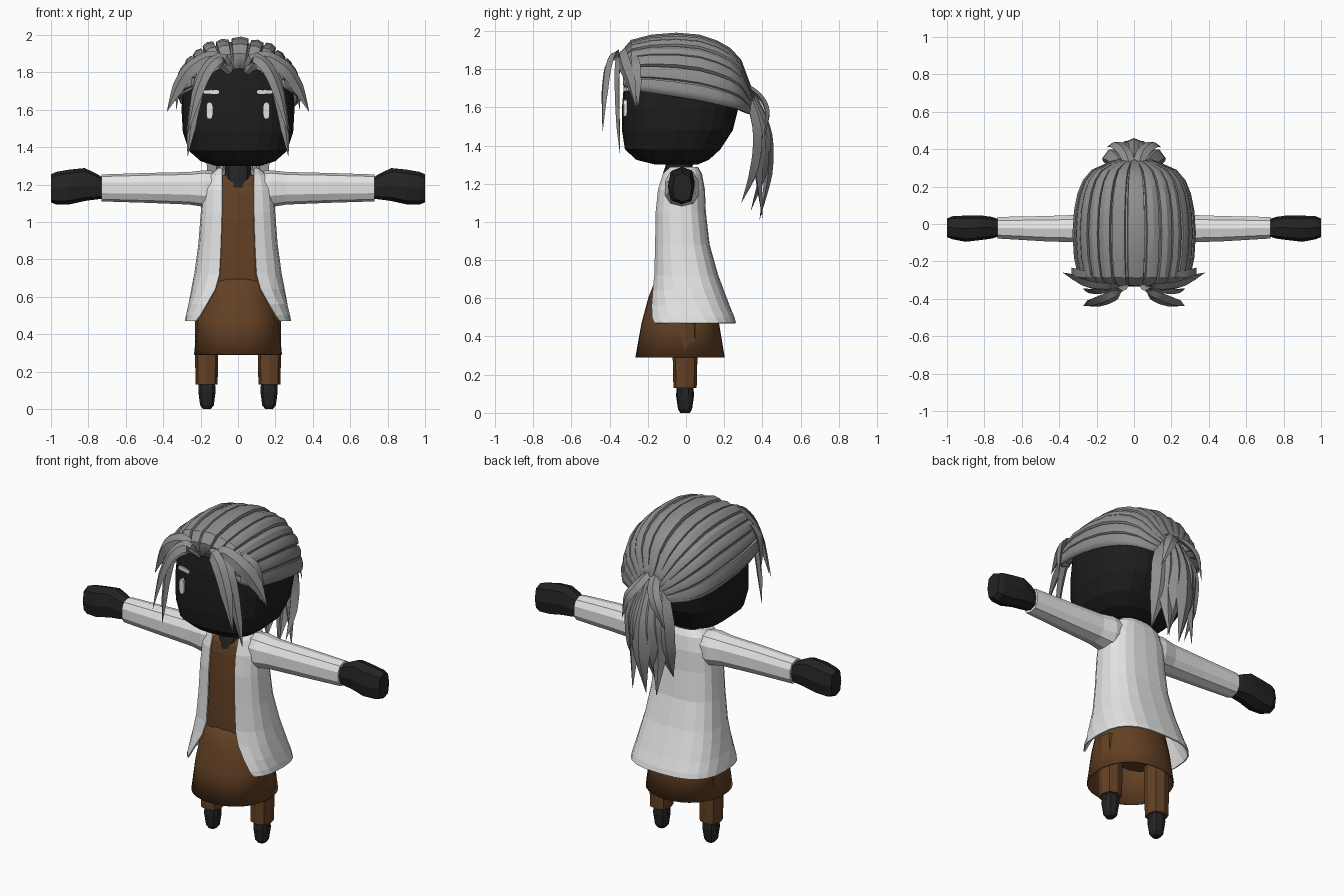
import bpy, bmesh, math
from mathutils import Vector

if "Cube" in bpy.data.objects:
    bpy.data.objects.remove(bpy.data.objects["Cube"])


def material(name, r, g, b):
    m = bpy.data.materials.new(name)
    m.diffuse_color = (r, g, b, 1)
    m.use_nodes = True
    m.node_tree.nodes["Principled BSDF"].inputs["Base Color"].default_value = m.diffuse_color
    return m


BLACK = material("near black", 0.012, 0.012, 0.012)
DARK = material("dark grey", 0.017, 0.017, 0.017)
BROWN = material("brown", 0.125, 0.052, 0.018)
WHITE = material("coat white", 0.78, 0.78, 0.78)
GREY = material("hair grey", 0.27, 0.27, 0.27)


def spow(v, p):
    return math.copysign(abs(v) ** p, v)


def ring(n, rx, ry, p=1.0, a0=0.0, closed=True):
    """Rounded-square section starting at the front (-y); a0 leaves a front gap."""
    out = []
    for i in range(n):
        a = a0 + (2 * math.pi - 2 * a0) * i / (n if closed else n - 1)
        out.append((rx * spow(math.sin(a), p), -ry * spow(math.cos(a), p)))
    return out


def loft(name, rows, mat, closed=True, caps=True, smooth=0, mirror=False, thick=0):
    """Skin a list of equal-length point rows into a surface."""
    bm = bmesh.new()
    vs = [[bm.verts.new(p) for p in row] for row in rows]
    n = len(rows[0])
    for a, b in zip(vs, vs[1:]):
        for i in range(n if closed else n - 1):
            j = (i + 1) % n
            bm.faces.new((a[i], a[j], b[j], b[i]))
    if caps and closed:
        bm.faces.new(vs[0])
        bm.faces.new(vs[-1])
    bmesh.ops.recalc_face_normals(bm, faces=bm.faces)
    me = bpy.data.meshes.new(name)
    bm.to_mesh(me)
    bm.free()
    if smooth:
        me.shade_smooth()
        me.set_sharp_from_angle(angle=math.radians(smooth))
    me.materials.append(mat)
    ob = bpy.data.objects.new(name, me)
    bpy.context.collection.objects.link(ob)
    if thick:
        s = ob.modifiers.new("thickness", 'SOLIDIFY')
        s.thickness, s.offset = thick, 0
    if mirror:
        ob.modifiers.new("mirror", 'MIRROR')
    return ob


def upright(name, table, mat, n=16, p=0.8, cx=0, **kw):
    """Stack of level sections: z, half width, front y, back y."""
    rows = []
    for z, hw, yf, yb in table:
        rows.append([(cx + x, (yf + yb) / 2 + y, z) for x, y in ring(n, hw, (yb - yf) / 2, p)])
    return loft(name, rows, mat, **kw)


def sideways(name, table, mat, n=8, p=0.8, **kw):
    """Sections along x: x, centre y, half depth, centre z, half height."""
    rows = []
    for x, yc, ry, zc, rz in table:
        rows.append([(x, yc + a, zc + b) for a, b in ring(n, ry, rz, p)])
    return loft(name, rows, mat, mirror=True, **kw)


def strand(name, pts, widths, normal, mirror=True, steps=4, thick=0.4):
    """Tapered lock of hair along a smooth path."""
    P = [Vector(p) for p in pts]
    P = [2 * P[0] - P[1]] + P + [2 * P[-1] - P[-2]]
    path, wid = [], []
    for k in range(len(pts) - 1):
        a, b, c, d = P[k:k + 4]
        for s in range(steps + (k == len(pts) - 2)):
            t = s / steps
            path.append(0.5 * (2 * b + (c - a) * t + (2 * a - 5 * b + 4 * c - d) * t * t
                               + (3 * b - a - 3 * c + d) * t ** 3))
            wid.append(widths[k] * (1 - t) + widths[k + 1] * t)
    rows = []
    for i, c in enumerate(path):
        t = (path[min(i + 1, len(path) - 1)] - path[max(i - 1, 0)]).normalized()
        side = t.cross(Vector(normal)).normalized()
        out = side.cross(t)
        w = wid[i]
        rows.append([c + side * w, c + out * w * thick, c - side * w, c - out * w * thick])
    return loft(name, rows, GREY, smooth=35, mirror=mirror)


# Head and neck
upright("head", [(1.30, .12, -.16, .06), (1.325, .20, -.26, .12), (1.38, .262, -.32, .18),
                 (1.48, .295, -.335, .245), (1.60, .302, -.335, .275), (1.72, .295, -.325, .28),
                 (1.82, .26, -.305, .25), (1.88, .18, -.25, .18)], BLACK, n=24, p=.72)
upright("neck", [(1.185, .03, -.142, -.02), (1.23, .075, -.128, .03), (1.35, .07, -.09, .04)],
        DARK, n=10)


# Eyes and eyebrows
def plate(name, x, z, w, h, y, turn):
    rows = []
    for dy in (0, .02):
        rows.append([(x + a * math.cos(turn), y + dy + a * math.sin(turn), z + b)
                     for a, b in ring(10, w, h, .6)])
    loft(name, rows, WHITE, mirror=True)


plate("eye", .152, 1.595, .018, .046, -.328, .12)
plate("eyebrow", .145, 1.695, .046, .012, -.318, .2)

# Shirt, skirt, trousers and shoes
upright("shirt", [(.45, .17, -.14, .10), (.75, .165, -.150, .10), (1.0, .15, -.150, .08),
                  (1.15, .15, -.140, .07), (1.21, .13, -.128, .06), (1.25, .09, -.10, .04)],
        BROWN, p=.7)
upright("skirt", [(.72, .14, -.12, .08), (.67, .17, -.168, .12), (.60, .193, -.195, .14),
                  (.47, .215, -.23, .17), (.29, .232, -.262, .20)],
        BROWN, n=32, p=.92, caps=False, smooth=40, thick=.006)
upright("trouser_leg", [(.13, .059, -.066, .056), (.30, .062, -.070, .060), (.50, .062, -.07, .06)],
        BROWN, n=8, p=.75, cx=.168, mirror=True)
upright("shoe", [(0, .022, -.03, .02), (.02, .038, -.042, .032), (.09, .048, -.052, .042),
                 (.15, .045, -.048, .038)], DARK, n=10, cx=.166, mirror=True)

# Open coat: z, half opening, half width, front y, back y
coat = []
for z, gap, hw, yf, yb in [(1.285, .085, .105, -.10, .06), (1.25, .084, .155, -.125, .08),
                           (1.17, .084, .185, -.148, .095), (1.05, .085, .195, -.16, .10),
                           (.88, .09, .208, -.163, .12), (.72, .098, .23, -.168, .165),
                           (.64, .12, .246, -.18, .195), (.56, .165, .262, -.20, .225),
                           (.50, .20, .275, -.215, .25), (.47, .222, .28, -.22, .258)]:
    p = .72
    a0 = math.asin((gap / hw) ** (1 / p))
    coat.append([(x, (yf + yb) / 2 + y, z)
                 for x, y in ring(19, hw, (yb - yf) / 2, p, a0, closed=False)])
loft("coat", coat, WHITE, closed=False, thick=.008)

# Sleeves and hands
sideways("sleeve", [(.09, -.02, .08, 1.185, .085), (.18, -.022, .092, 1.178, .098),
                    (.26, -.025, .078, 1.18, .087), (.48, -.025, .07, 1.182, .08),
                    (.73, -.02, .06, 1.182, .072)], WHITE, n=10)
sideways("hand", [(.72, -.02, .045, 1.18, .055), (.76, -.02, .058, 1.19, .07),
                  (.82, -.02, .066, 1.20, .088), (.90, -.025, .07, 1.187, .093),
                  (.97, -.02, .062, 1.18, .088), (1.0, -.02, .05, 1.18, .075)], DARK, n=8, p=.7)

# Combed-back hair cap: y, half width, top z, rim z
stations = [(-.322, .20, 1.82, 1.73), (-.325, .25, 1.90, 1.715), (-.285, .295, 1.948, 1.69),
            (-.18, .318, 1.975, 1.675), (-.05, .326, 1.985, 1.655), (.07, .318, 1.975, 1.635),
            (.16, .30, 1.945, 1.615), (.23, .272, 1.905, 1.60), (.285, .225, 1.845, 1.585),
            (.32, .145, 1.75, 1.57), (.355, .06, 1.66, 1.56)]
columns = []  # angle across the head, depth of the groove
LOCKS = 13
for k in range(LOCKS):
    for f, depth in ((.0, .05), (.2, .05), (.24, .012), (.6, 0), (.96, .012)):
        columns.append((math.pi * ((k + f) / (LOCKS - .04) - .5), depth + .012 * (k % 2)))
cap = []
for y, hw, zt, zb in stations:
    cap.append([(hw * spow(math.sin(a), .85) * (1 - d), y * (1 - d * .3),
                 zb + (zt - zb) * (1 - 1.6 * d) * spow(max(math.cos(a), 0), .85))
                for a, d in columns])
loft("hair_cap", cap, GREY, closed=False, smooth=28, thick=.012)

# Front locks parting from the middle of the hairline
strand("front_lock_long", [(.04, -.31, 1.80), (.10, -.35, 1.85), (.185, -.36, 1.79),
                           (.225, -.36, 1.65), (.25, -.355, 1.50), (.27, -.345, 1.35)],
       [.02, .035, .036, .032, .024, .001], (.3, -1, .2))
strand("front_lock_forward", [(.04, -.31, 1.82), (.09, -.37, 1.875), (.16, -.405, 1.82),
                              (.22, -.425, 1.68), (.27, -.437, 1.47)],
       [.02, .035, .04, .034, .001], (.5, -1, .4))
strand("front_lock_outer", [(.05, -.31, 1.83), (.14, -.335, 1.88), (.25, -.32, 1.82),
                            (.32, -.285, 1.72), (.38, -.26, 1.59)],
       [.025, .04, .046, .038, .001], (.4, -1, .5))
strand("temple_lock", [(.22, -.28, 1.86), (.29, -.275, 1.81), (.32, -.265, 1.72),
                       (.33, -.25, 1.60)], [.03, .042, .036, .001], (1, -.5, .2))

# Ponytail: a central lock and mirrored side locks
strand("ponytail_middle", [(0, .29, 1.74), (0, .365, 1.62), (0, .425, 1.45), (0, .43, 1.25),
                           (0, .385, 1.01)], [.05, .06, .07, .055, .001], (0, 1, .2), mirror=False)
for k, (spread, tip_y, tip_z) in enumerate([(.045, .34, 1.06), (.085, .40, 1.02),
                                            (.125, .29, 1.10)]):
    strand("ponytail_lock_%d" % (k + 1),
           [(spread * .5, .28, 1.72), (spread * .6, .36 - k * .012, 1.62),
            (spread * .95, .415 - k * .02, 1.46), (spread, .405 - k * .025, 1.27),
            (spread * .95, tip_y, tip_z)],
           [.03, .042, .055, .046, .001], (spread * 4, 1, .2), thick=.5)
# Small tufts flaring over the hair tie
strand("tie_tuft", [(.02, .31, 1.72), (.05, .385, 1.66), (.10, .425, 1.58), (.145, .41, 1.44)],
       [.03, .036, .034, .001], (.3, 1, .4))
